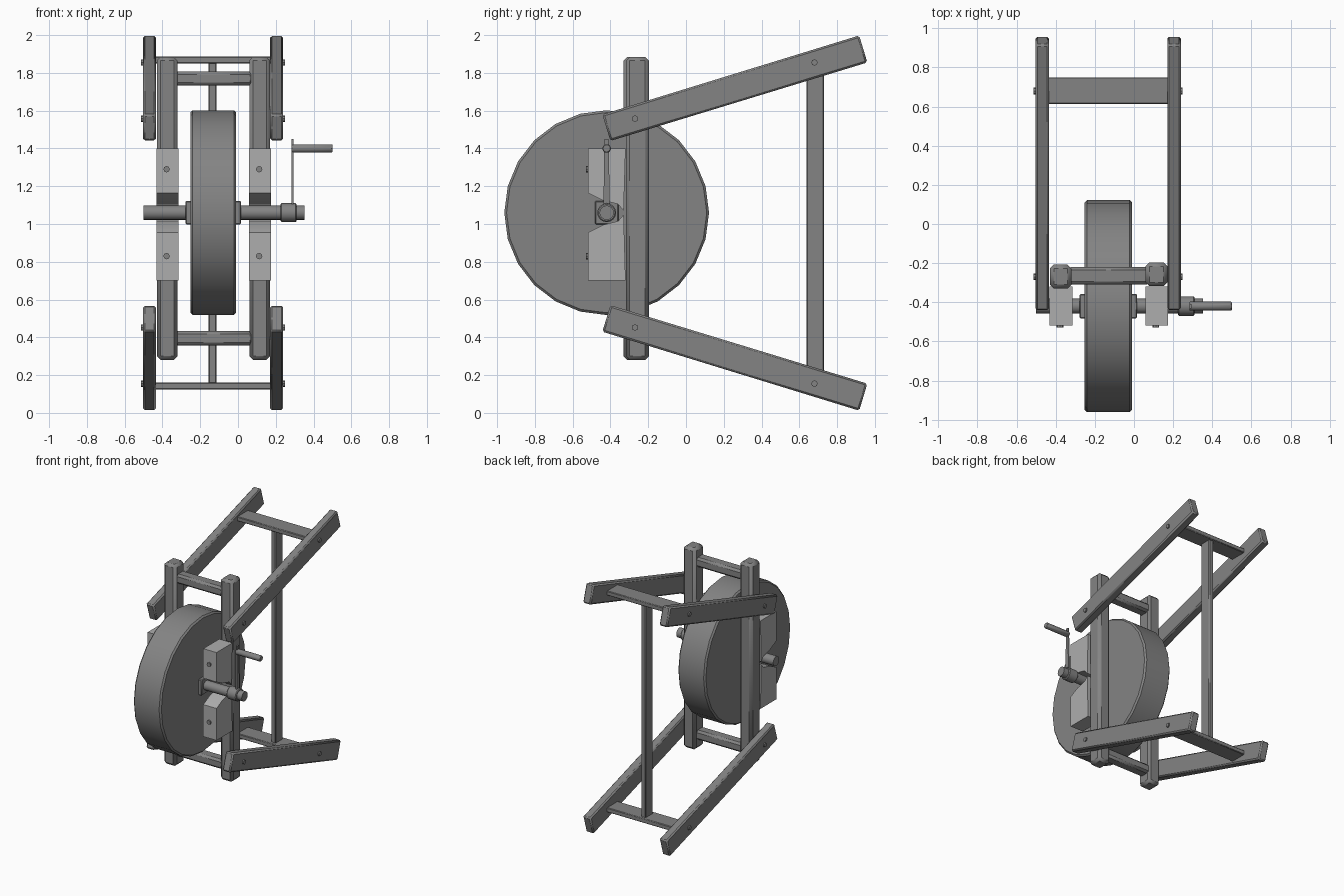
import bpy, bmesh, math
from mathutils import Vector

cube = bpy.data.objects.get("Cube")
if cube:
    bpy.data.objects.remove(cube, do_unlink=True)


def material(name, value):
    m = bpy.data.materials.new(name)
    m.use_nodes = True
    colour = (value, value, value, 1)
    m.diffuse_color = colour
    m.node_tree.nodes["Principled BSDF"].inputs["Base Color"].default_value = colour
    return m


GREY = material("weathered grey", 0.23)
LIGHT = material("light grey", 0.42)


def finish(name, bm, mat=GREY, bevel=0.0, angle=35):
    bmesh.ops.recalc_face_normals(bm, faces=bm.faces)
    mesh = bpy.data.meshes.new(name)
    bm.to_mesh(mesh)
    bm.free()
    ob = bpy.data.objects.new(name, mesh)
    bpy.context.collection.objects.link(ob)
    mesh.materials.append(mat)
    if bevel:
        mod = ob.modifiers.new("worn edges", 'BEVEL')
        mod.width = bevel
        mod.segments = 1
        mod.limit_method = 'ANGLE'
    bpy.ops.object.select_all(action='DESELECT')
    ob.select_set(True)
    bpy.context.view_layer.objects.active = ob
    bpy.ops.object.shade_smooth_by_angle(angle=math.radians(angle))
    return ob


def box(name, low, high, bevel=0.012, mat=GREY):
    low, high = Vector(low), Vector(high)
    bm = bmesh.new()
    bmesh.ops.create_cube(bm, size=1)
    bmesh.ops.scale(bm, vec=high - low, verts=bm.verts)
    bmesh.ops.translate(bm, vec=(low + high) / 2, verts=bm.verts)
    return finish(name, bm, mat, bevel)


def rod(name, start, end, radius, sides=16, bevel=0.0):
    start, end = Vector(start), Vector(end)
    axis = end - start
    bm = bmesh.new()
    bmesh.ops.create_cone(bm, cap_ends=True, segments=sides, radius1=radius,
                          radius2=radius, depth=axis.length)
    turn = axis.to_track_quat('Z', 'Y').to_matrix()
    bmesh.ops.rotate(bm, matrix=turn, verts=bm.verts)
    bmesh.ops.translate(bm, vec=(start + end) / 2, verts=bm.verts)
    return finish(name, bm, GREY, bevel)


def extruded(name, profile, x0, x1, mat=GREY, bevel=0.0):
    """Extrude a (y, z) outline along x."""
    bm = bmesh.new()
    face = bm.faces.new([bm.verts.new((x0, y, z)) for y, z in profile])
    grown = bmesh.ops.extrude_face_region(bm, geom=[face])["geom"]
    bmesh.ops.translate(bm, vec=(x1 - x0, 0, 0),
                        verts=[v for v in grown if isinstance(v, bmesh.types.BMVert)])
    return finish(name, bm, mat, bevel)


AXLE_Y, AXLE_Z, MID_Z = -0.42, 1.06, 1.005

# Stone wheel, axle and square hub
rod("grinding_wheel", (-0.252, AXLE_Y, AXLE_Z), (-0.01, AXLE_Y, AXLE_Z), 0.542, 24, 0.012)
rod("axle", (-0.5, AXLE_Y, AXLE_Z), (0.353, AXLE_Y, AXLE_Z), 0.038)
box("axle_hub", (-0.278, AXLE_Y - 0.062, AXLE_Z - 0.062),
    (0.016, AXLE_Y + 0.062, AXLE_Z + 0.062), 0.005)

# Hand crank
rod("crank_socket", (0.225, AXLE_Y, AXLE_Z), (0.31, AXLE_Y, AXLE_Z), 0.05, 16, 0.006)
extruded("crank_arm", [(-0.437, 1.09), (-0.403, 1.09), (-0.41, 1.45), (-0.432, 1.45)],
         0.283, 0.295)
rod("crank_handle", (0.283, AXLE_Y, 1.4), (0.5, AXLE_Y, 1.4), 0.023, 12, 0.004)

for side, x, y in (("right", -0.43, -0.33), ("left", 0.06, -0.318)):
    # Upright post
    box(side + "_post", (x, y, 0.28), (x + 0.11, y + 0.122, 1.885), 0.02)

    # Bearing blocks with a tapered notch around the axle
    for level, sign, height in (("upper", 1, 0.34), ("lower", -1, 0.36)):
        outline = [(-0.33, 0.01), (-0.36, 0.045), (-0.44, 0.065), (-0.52, 0.105),
                   (-0.52, height), (-0.32, height)]
        extruded(side + "_" + level + "_bearing_block",
                 [(py, AXLE_Z + sign * pz) for py, pz in outline],
                 x - 0.002, x + 0.115, LIGHT)
        bolt_z = AXLE_Z + sign * 0.23
        bx = x + 0.052
        rod(side + "_" + level + "_block_bolt", (bx, -0.53, bolt_z),
            (bx, -0.5, bolt_z), 0.017, 8)

for level, sign in (("upper", 1), ("lower", -1)):
    # Sloping rails, one on each side
    def at(y, rise):
        return (y, MID_Z + sign * rise)
    outline = [at(-0.443, 0.575), at(-0.4, 0.435), at(0.96, 0.85), at(0.917, 0.993)]
    for side, x, outer in (("right", -0.503, -0.503), ("left", 0.17, 0.239)):
        extruded(side + "_" + level + "_rail", outline, x, x + 0.069, GREY, 0.01)
        direction = -1 if side == "right" else 1
        for place, y, rise in (("front", -0.27, 0.553), ("back", 0.68, 0.85)):
            z = MID_Z + sign * rise
            rod(side + "_" + level + "_" + place + "_bolt", (outer - direction * 0.01, y, z),
                (outer + direction * 0.01, y, z), 0.017, 8)

    # Stretcher between the posts
    z = MID_Z + sign * (0.765 if sign > 0 else 0.61)
    box(level + "_stretcher", (-0.34, -0.31, z - 0.038), (0.08, -0.22, z + 0.038), 0.016)

    # Flat board between the rails
    z = MID_Z + sign * 0.863
    box(level + "_back_board", (-0.44, 0.613, z - 0.018), (0.18, 0.75, z + 0.018), 0.005)

# Vertical brace joining the two back boards
box("back_brace", (-0.156, 0.638, 0.15), (-0.114, 0.73, 1.86), 0.006)
